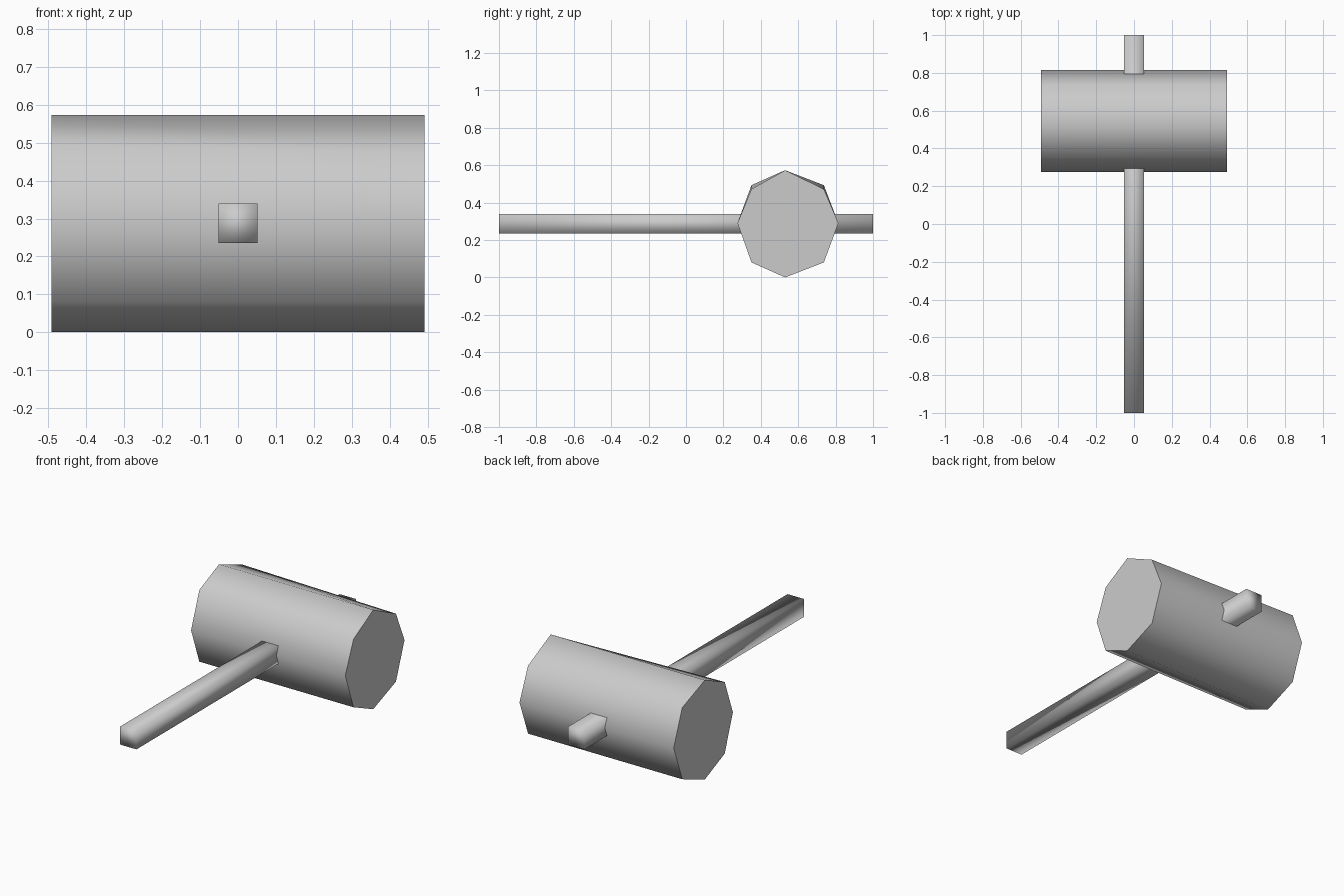
import bpy
import bmesh

cube = bpy.data.objects.get("Cube")
if cube:
    bpy.data.objects.remove(cube, do_unlink=True)

grey = bpy.data.materials.new("plain_grey")
grey.use_nodes = True
grey.diffuse_color = (0.6, 0.6, 0.6, 1)
grey.node_tree.nodes["Principled BSDF"].inputs["Base Color"].default_value = (0.6, 0.6, 0.6, 1)


def loft(name, near, far, smooth_ends):
    """Join two matching outlines with smooth sides and two end faces."""
    bm = bmesh.new()
    a = [bm.verts.new(p) for p in near]
    b = [bm.verts.new(p) for p in far]
    ends = [bm.faces.new(a), bm.faces.new(b[::-1])]
    for i in range(len(a)):
        j = (i + 1) % len(a)
        bm.faces.new((a[j], a[i], b[i], b[j]))
    bmesh.ops.recalc_face_normals(bm, faces=bm.faces[:])
    for f in bm.faces:
        f.smooth = smooth_ends or f not in ends
    mesh = bpy.data.meshes.new(name)
    bm.to_mesh(mesh)
    bm.free()
    mesh.materials.append(grey)
    obj = bpy.data.objects.new(name, mesh)
    bpy.context.collection.objects.link(obj)
    return obj


def octagon(x, shoulder):
    """Head outline, with the height of its upper corners."""
    profile = [(0.53, 0.573), (0.737, shoulder), (0.815, 0.29), (0.737, 0.08),
               (0.53, 0), (0.35, 0.08), (0.275, 0.29), (0.35, shoulder)]
    return [(x, y, z) for y, z in profile]


def square(y):
    """Handle outline."""
    return [(x, y, z) for x, z in
            ((-0.052, 0.235), (0.052, 0.235), (0.052, 0.339), (-0.052, 0.339))]


# Octagonal mallet head, slightly uneven from end to end
loft("mallet_head", octagon(-0.492, 0.493), octagon(0.492, 0.472), False)

# Square handle passing through the head, softly shaded all round
loft("handle", square(-1), square(1), True)
